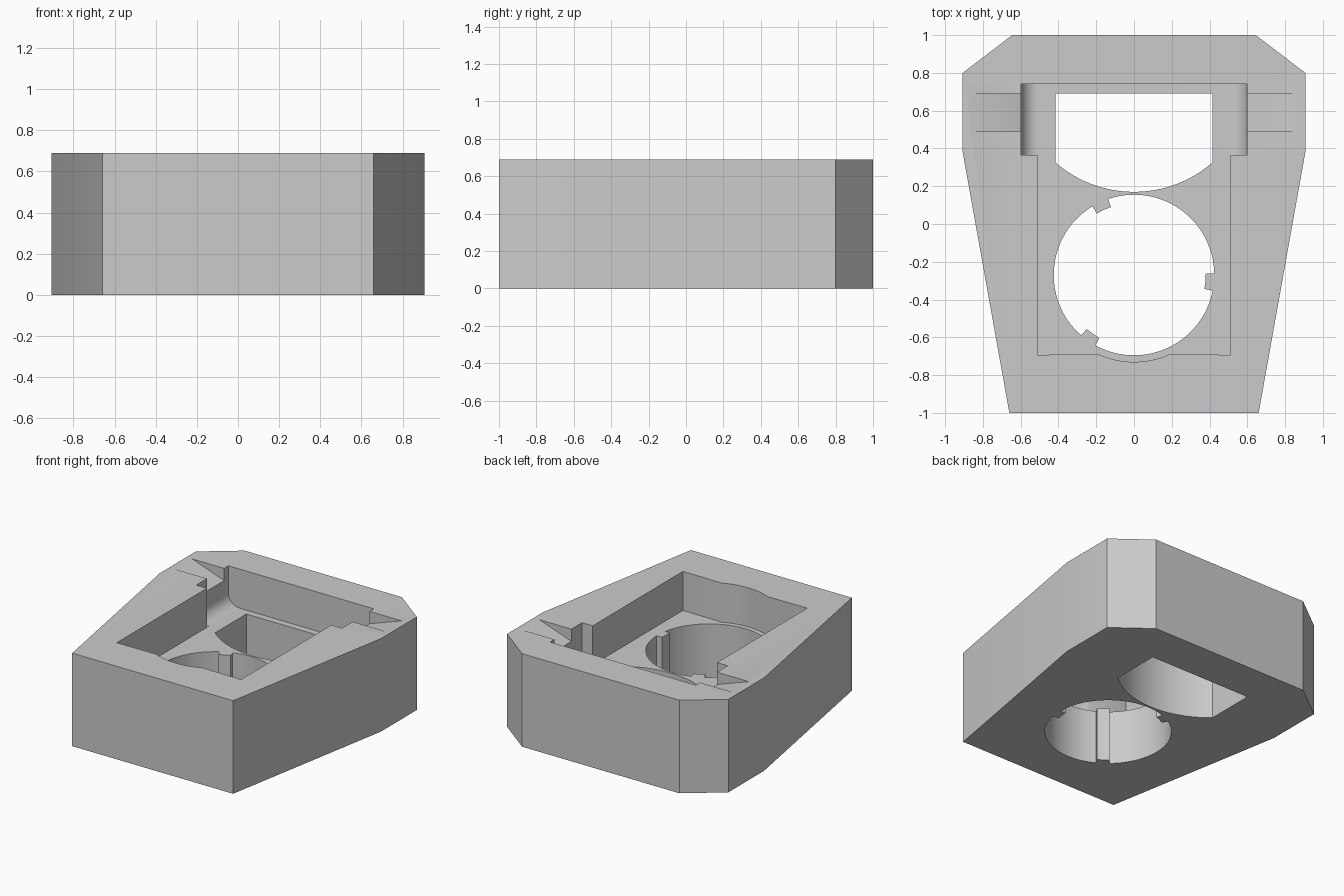
import bpy
import bmesh
from math import sin, cos, asin, radians, pi

if "Cube" in bpy.data.objects:
    bpy.data.objects.remove(bpy.data.objects["Cube"], do_unlink=True)

HEIGHT = 0.69
FLOOR = 0.40
HOLE_Y = -0.27

grey = bpy.data.materials.new("plain grey")
grey.use_nodes = True
colour = (0.6, 0.6, 0.6, 1)
grey.diffuse_color = colour
grey.node_tree.nodes["Principled BSDF"].inputs["Base Color"].default_value = colour


def prism(name, profile, start, end, axis="z"):
    """Extrude a closed 2D profile along z (profile in xy) or y (profile in xz)."""
    bm = bmesh.new()

    def place(p, t):
        return (p[0], p[1], t) if axis == "z" else (p[0], t, p[1])

    low = [bm.verts.new(place(p, start)) for p in profile]
    high = [bm.verts.new(place(p, end)) for p in profile]
    bm.faces.new(low)
    bm.faces.new(high)
    n = len(profile)
    for i in range(n):
        j = (i + 1) % n
        bm.faces.new((low[i], low[j], high[j], high[i]))
    bmesh.ops.recalc_face_normals(bm, faces=bm.faces)
    mesh = bpy.data.meshes.new(name)
    bm.to_mesh(mesh)
    bm.free()
    mesh.materials.append(grey)
    obj = bpy.data.objects.new(name, mesh)
    bpy.context.collection.objects.link(obj)
    return obj


def arc(cx, cy, r, a0, a1, steps):
    return [(cx + r * cos(a0 + (a1 - a0) * i / steps),
             cy + r * sin(a0 + (a1 - a0) * i / steps)) for i in range(steps + 1)]


def mirrored(half):
    """Close a right-hand half profile with its mirror image."""
    return half + [(-x, y) for x, y in reversed(half)]


# Tapered block with chamfered back corners
body = prism("housing_body", mirrored([(0.66, -1), (0.907, 0.38), (0.907, 0.8), (0.645, 1)]),
             0, HEIGHT)
cutters = []

# Main pocket with a shallow bulge in its front wall
spread = asin(0.19 / 0.46)
bulge = arc(0, HOLE_Y, 0.46, -pi / 2 - spread, -pi / 2 + spread, 16)
cutters.append(prism("pocket_cutter",
                     [(-0.51, -0.693)] + bulge + [(0.51, -0.693), (0.51, 0.6), (-0.51, 0.6)],
                     FLOOR, 1))

# Wide rear pocket with rounded lower side edges
r = 0.09
fillet = arc(0.597 - r, FLOOR + r, r, -pi / 2, 0, 12)
cutters.append(prism("rear_pocket_cutter", mirrored(fillet + [(0.597, 1)]), 0.365, 0.74, "y"))

# Ramped slots on both sides of the rear pocket
for side, name in ((1, "left"), (-1, "right")):
    ramp = [(side * x, z) for x, z in ((0.5, 0.565), (0.86, HEIGHT), (0.86, 1), (0.5, 1))]
    cutters.append(prism(name + "_slot_cutter", ramp, 0.49, 0.69, "y"))

# Rear window with a curved front edge
sweep = asin(0.415 / 0.633)
window = arc(0, 0.803, 0.633, -pi / 2 - sweep, -pi / 2 + sweep, 24)
cutters.append(prism("window_cutter", window + [(0.415, 0.69), (-0.415, 0.69)], -0.2, 0.6))

# Round through hole with three locating tabs
hole = []
half_tab = radians(6.2)
for k in range(3):
    centre = radians(-5 + 120 * k)
    hole += arc(0, HOLE_Y, 0.38, centre - half_tab, centre + half_tab, 2)
    hole += arc(0, HOLE_Y, 0.425, centre + half_tab, centre + 2 * pi / 3 - half_tab, 28)
cutters.append(prism("round_hole_cutter", hole, -0.2, 0.6))

# Carve the block, then discard the cutters
bpy.ops.object.select_all(action="DESELECT")
bpy.context.view_layer.objects.active = body
body.select_set(True)
for cutter in cutters:
    cutter.hide_render = True
    cut = body.modifiers.new(cutter.name, "BOOLEAN")
    cut.operation = "DIFFERENCE"
    cut.solver = "EXACT"
    cut.object = cutter
    bpy.ops.object.modifier_apply(modifier=cut.name)
    bpy.data.objects.remove(cutter, do_unlink=True)

bpy.ops.object.shade_smooth_by_angle(angle=radians(30))
